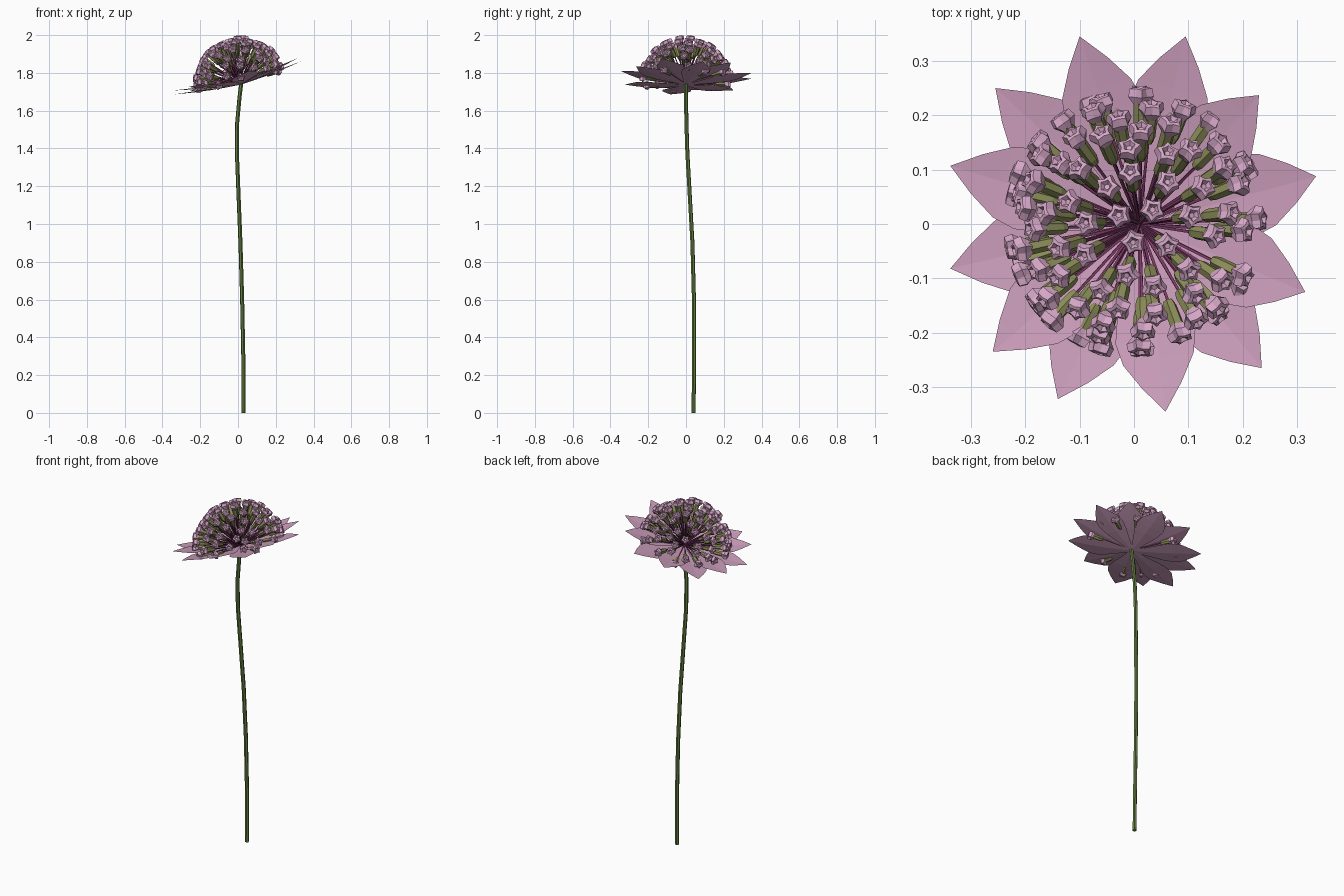
import bpy, math, random
from mathutils import Vector

if "Cube" in bpy.data.objects:
    bpy.data.objects.remove(bpy.data.objects["Cube"])

random.seed(4)
CENTRE = Vector((0.01, 0.0, 1.745))
AXIS = Vector((-0.25, 0.0, 1.0)).normalized()   # the head leans to -x


def material(name, rgb):
    m = bpy.data.materials.new(name)
    m.diffuse_color = (*rgb, 1)
    m.use_nodes = True
    m.node_tree.nodes["Principled BSDF"].inputs["Base Color"].default_value = m.diffuse_color
    return m


PETAL = material("dusty pink", (0.60, 0.34, 0.50))
FLORET = material("pale pink", (0.68, 0.39, 0.58))
STALK = material("plum", (0.20, 0.04, 0.13))
OVARY = material("olive green", (0.26, 0.27, 0.10))
STEM = material("stem green", (0.12, 0.20, 0.05))


def make(name, verts, faces, mat):
    me = bpy.data.meshes.new(name)
    me.from_pydata(verts, [], faces)
    me.materials.append(mat)
    ob = bpy.data.objects.new(name, me)
    bpy.context.collection.objects.link(ob)
    return ob


def frame(d):
    u = d.orthogonal().normalized()
    return u, d.cross(u)


def add_rings(verts, faces, rings, caps=True):
    """Join a list of equal rings of points with quads, with flat ends."""
    n, s = len(rings[0]), len(verts)
    for r in rings:
        verts.extend(r)
    for k in range(len(rings) - 1):
        for i in range(n):
            a, b = s + k * n + i, s + k * n + (i + 1) % n
            faces.append((a, b, b + n, a + n))
    if caps:
        faces.append(tuple(range(s + n - 1, s - 1, -1)))
        faces.append(tuple(range(s + (len(rings) - 1) * n, s + len(rings) * n)))


def ring(c, d, radii, turn=0.0):
    u, v = frame(d)
    n = len(radii)
    return [c + r * (math.cos(turn + math.tau * i / n) * u
                     + math.sin(turn + math.tau * i / n) * v)
            for i, r in enumerate(radii)]


# Stem: gently bent six-sided tube
path = [(0.03, 0.04, 0), (0.028, 0.043, 0.3), (0.022, 0.042, 0.6), (0.013, 0.034, 0.9),
        (0.003, 0.02, 1.15), (-0.006, 0.007, 1.38), (-0.004, 0.002, 1.54),
        (0.008, 0.0, 1.67), (0.018, 0.0, 1.75)]
v, f = [], []
add_rings(v, f, [ring(Vector(p), Vector((0, 0, 1)), [0.011] * 6) for p in path])
make("stem", v, f, STEM)

# Bracts: twelve pointed petals in two alternating layers
tips = [(-0.10, 0.345), (0.095, 0.345), (0.23, 0.237), (0.335, 0.088), (0.315, -0.125),
        (0.235, -0.265), (0.058, -0.345), (-0.14, -0.322), (-0.26, -0.235),
        (-0.338, -0.082), (-0.338, 0.107), (-0.255, 0.25)]
outline = [(0.0, 0.010), (0.22, 0.036), (0.45, 0.066), (0.6, 0.077), (0.72, 0.068), (0.86, 0.038)]
v, f = [], []
for i, (x, y) in enumerate(tips):
    tip = Vector((x, y, 1.777 + 0.26 * x + (0.018 if i % 2 == 0 else -0.003)))
    base = CENTRE - AXIS * (0.003 if i % 2 == 0 else 0.008)
    along = tip - base
    side = AXIS.cross(along).normalized()
    s = len(v)
    for t, w in outline:
        mid = base + along * t - AXIS * 0.006 * math.sin(math.pi * t)
        v += [mid - side * w + AXIS * w * 0.06, mid, mid + side * w + AXIS * w * 0.06]
    v.append(tip)
    last = len(outline) - 1
    for k in range(last):
        for j in (0, 1):
            a = s + 3 * k + j
            f.append((a + 3, a + 4, a + 1, a))
    a, top = s + 3 * last, len(v) - 1
    f += [(a, top, a + 1), (a + 1, top, a + 2)]
bracts = make("bracts", v, f, PETAL)
for p in bracts.data.polygons:
    if p.normal.dot(AXIS) < 0:
        p.flip()

# Umbel: stalks, ovaries and five-lobed florets spread over a dome
sv, sf, ov, of, fv, ff = [], [], [], [], [], []
U, W = frame(AXIS)
COUNT = 82
for i in range(COUNT):
    h = 1 - (i + 0.5) / COUNT * 0.95
    a = i * math.pi * (3 - math.sqrt(5)) + random.uniform(-0.12, 0.12)
    r = math.sqrt(1 - h * h)
    d = (AXIS * h + U * r * math.cos(a) + W * r * math.sin(a)).normalized()
    R = 0.251 + random.uniform(-0.012, 0.003)

    def at(q):
        return CENTRE + d * q
    add_rings(sv, sf, [ring(at(0.0), d, [0.0035] * 4), ring(at(R - 0.075), d, [0.0035] * 4)])
    add_rings(ov, of, [ring(at(R - 0.08), d, [0.009] * 6), ring(at(R - 0.068), d, [0.0125] * 6),
                       ring(at(R - 0.022), d, [0.0135] * 6)])
    turn = random.uniform(0, math.tau)
    levels = [(-0.030, 0.013, 0.011), (-0.014, 0.025, 0.018),
              (0.001, 0.022, 0.014), (0.003, 0.012, 0.009), (-0.005, 0.005, 0.005)]
    add_rings(fv, ff, [ring(at(R + z), d, [big, small] * 5, turn) for z, big, small in levels])
make("floret_stalks", sv, sf, STALK)
make("ovaries", ov, of, OVARY)
make("florets", fv, ff, FLORET)
